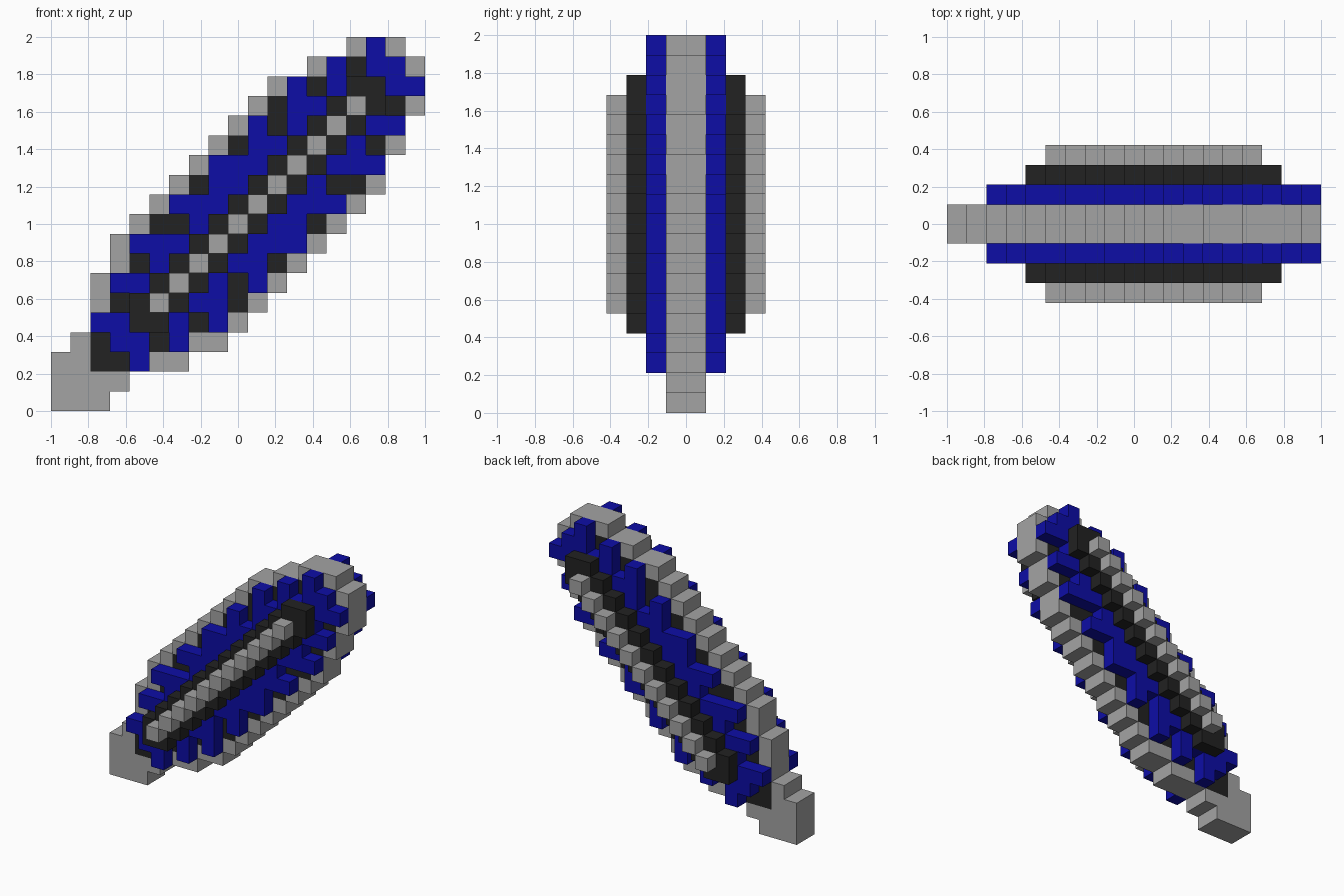
import bpy, bmesh
from mathutils import Vector

if "Cube" in bpy.data.objects:
    bpy.data.objects.remove(bpy.data.objects["Cube"])

N = 19
S = 2 / N  # block size


def material(name, rgb):
    m = bpy.data.materials.new(name)
    m.diffuse_color = (*rgb, 1)
    m.use_nodes = True
    m.node_tree.nodes["Principled BSDF"].inputs["Base Color"].default_value = m.diffuse_color
    return m


GREY = material("grey", (0.37, 0.37, 0.37))
BLACK = material("black", (0.016, 0.016, 0.016))
BLUE = material("blue", (0.004, 0.004, 0.38))


def mirrored(cells):
    """Reflect (column, height) cells across the diagonal axis of the feather."""
    return set(cells) | {(h, c) for c, h in cells}


# Outline of the feather: first column for each height, up to the diagonal
START = [0, 0, 0, 1, 2, 2, 2, 3, 3, 4, 5, 6, 7, 8, 9, 10, 11, 13, 15]
vane = mirrored([(c, h) for h in range(N) for c in range(START[h], h + 1)])
vane.discard((18, 18))

# Vane rim and stem are grey, the inside of the vane is black
rim = {(c, h) for c, h in vane
       if c < 2 or h < 2
       or any(n not in vane for n in ((c - 1, h), (c + 1, h), (c, h - 1), (c, h + 1)))}
web = vane - rim

# Raised blue barbs: columns for each height, left of the diagonal
BARBS = {18: [16], 17: [14, 16, 17], 16: [12, 14], 15: [12, 13], 14: [10, 12],
         13: [10, 11], 12: [8, 9, 10], 11: [8, 9], 10: [6, 7, 8], 9: [7],
         8: [4, 5, 6], 7: [5], 6: [3, 4], 4: [2, 3], 3: [3]}
barbs = mirrored([(c, h) for h, cols in BARBS.items() for c in cols])

# Raised centre ridge and quill along the diagonal
ridge = mirrored([(i, i) for i in range(4, 17)] + [(i, i + 1) for i in range(4, 16)])
quill = {(i, i) for i in range(5, 16)}
barbs |= ridge

# Part name, material, cells, depth layers (front and back)
PARTS = [("vane_rim_and_stem", GREY, rim, (-1, 0)),
         ("vane_web", BLACK, web, (-1, 0)),
         ("barbs", BLUE, barbs, (-2, 1)),
         ("centre_ridge", BLACK, ridge, (-3, 2)),
         ("quill", GREY, quill, (-4, 3))]

solid = {(c, j, h) for _, _, cells, layers in PARTS for c, h in cells for j in layers}


def add_blocks(name, mat, cells, layers):
    """Build the outer faces of a set of blocks as one object."""
    bm = bmesh.new()
    for c, h in sorted(cells):
        for j in layers:
            for axis in range(3):
                for side in (0, 1):
                    near = [c, j, h]
                    near[axis] += 2 * side - 1
                    if tuple(near) in solid:
                        continue
                    u, v = (axis + 1) % 3, (axis + 2) % 3
                    corners = []
                    for a, b in ((0, 0), (1, 0), (1, 1), (0, 1)):
                        p = Vector((c, j, h))
                        p[axis] += side
                        p[u] += a
                        p[v] += b
                        corners.append(bm.verts.new((p.x * S - 1, p.y * S, p.z * S)))
                    bm.faces.new(corners if side else corners[::-1])
    bmesh.ops.remove_doubles(bm, verts=bm.verts, dist=1e-4)
    mesh = bpy.data.meshes.new(name)
    bm.to_mesh(mesh)
    bm.free()
    mesh.materials.append(mat)
    bpy.context.collection.objects.link(bpy.data.objects.new(name, mesh))


for part in PARTS:
    add_blocks(*part)
